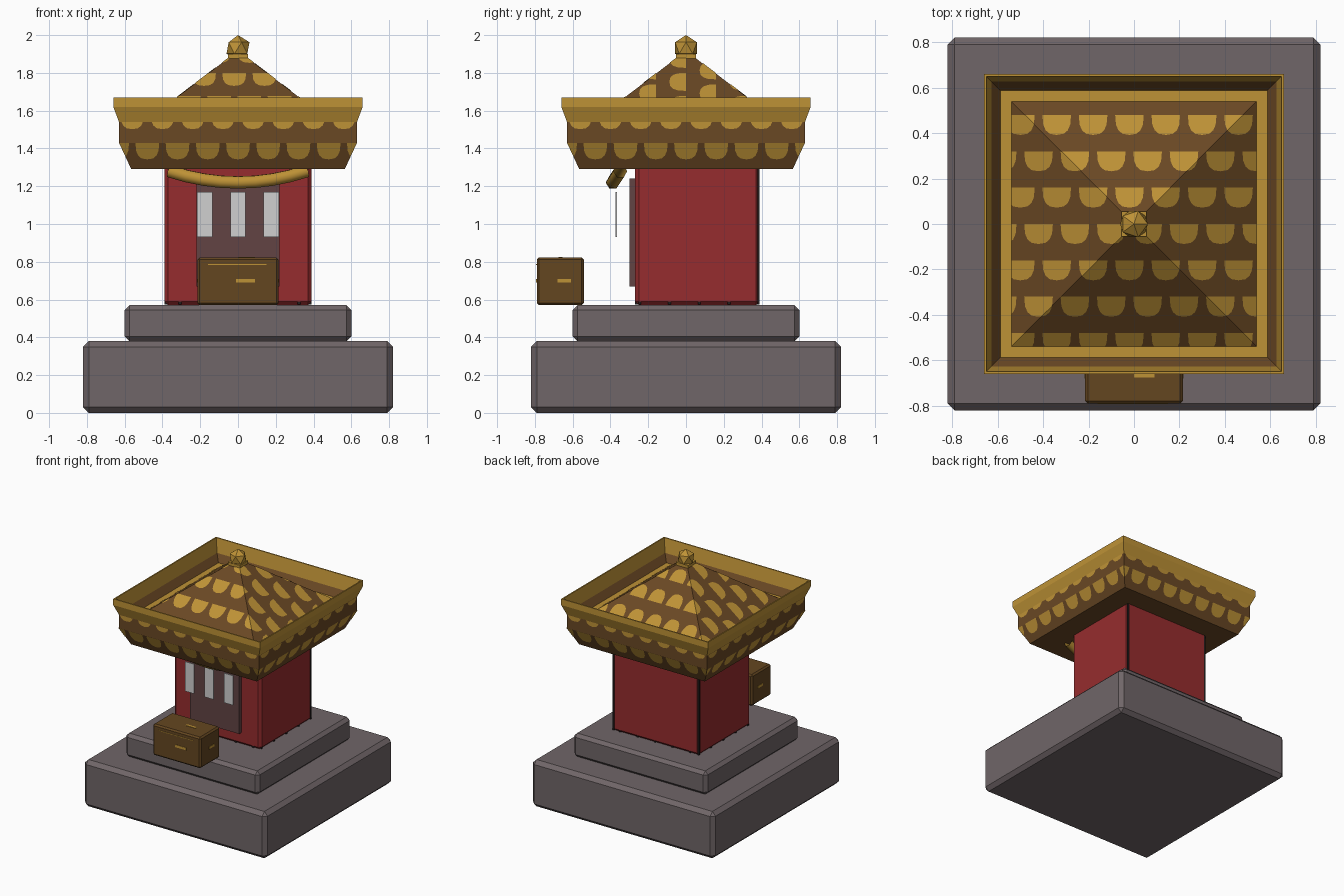
import bpy, bmesh, math
from mathutils import Matrix, Vector

if "Cube" in bpy.data.objects:
    bpy.data.objects.remove(bpy.data.objects["Cube"])


def mat(name, r, g, b):
    m = bpy.data.materials.new(name)
    lin = [((c / 255 + 0.055) / 1.055) ** 2.4 for c in (r, g, b)]
    m.diffuse_color = (*lin, 1)
    m.use_nodes = True
    m.node_tree.nodes["Principled BSDF"].inputs["Base Color"].default_value = m.diffuse_color
    return m


STONE = mat("grey_stone", 112, 102, 104)
RED = mat("red_paint", 150, 44, 46)
DARK = mat("dark_seam", 36, 30, 30)
GOLD = mat("gold", 190, 146, 54)
BROWN = mat("roof_brown", 106, 72, 36)
DOOR = mat("plum_door", 98, 68, 68)
WOOD = mat("box_wood", 100, 70, 32)
PAPER = mat("white_paper", 208, 208, 208)


def finish(name, bm, *mats):
    me = bpy.data.meshes.new(name)
    bm.to_mesh(me)
    bm.free()
    for m in mats:
        me.materials.append(m)
    ob = bpy.data.objects.new(name, me)
    bpy.context.collection.objects.link(ob)
    return ob


def box(name, m, x, y, z, bevel=0):
    """Box from (min, max) ranges, with an optional one-step bevel."""
    bm = bmesh.new()
    bmesh.ops.create_cube(bm, size=1)
    for v in bm.verts:
        v.co = [(a + b) / 2 + c * (b - a) for (a, b), c in zip((x, y, z), v.co)]
    if bevel:
        bmesh.ops.bevel(bm, geom=bm.edges[:], offset=bevel, segments=1,
                        affect='EDGES', profile=0.5)
    return finish(name, bm, m)


# stone steps and red hall
box("lower_base", STONE, (-.82, .82), (-.82, .82), (0, .38), .03)
box("upper_base", STONE, (-.6, .6), (-.6, .6), (.38, .57), .025)
box("hall_walls", RED, (-.39, .39), (-.27, .39), (.57, 1.31), .02)

# plank seams lying just under the wall surface, showing at the bevels
for i in range(5):
    y = -.245 + .1575 * i
    for s in (-1, 1):
        box("side_seam", DARK, sorted((s * .375, s * .389)),
            (y - .007, min(y + .007, .389)), (.575, 1.3))
    x = -.307 + .1575 * i
    box("back_seam", DARK, (x - .007, x + .007), (.375, .389), (.575, 1.3))
    box("front_seam", DARK, (x - .007, x + .007), (-.269, -.255), (.575, 1.3))

# door and hanging paper strips
box("door", DOOR, (-.22, .22), (-.3, -.26), (.67, 1.24))
for x in (-.175, 0, .175):
    box("paper_strip", PAPER, (x - .041, x + .041), (-.374, -.365), (.93, 1.17))

# sagging six-sided rope
cu = bpy.data.curves.new("rope", 'CURVE')
cu.dimensions = '3D'
cu.bevel_depth = .037
cu.bevel_resolution = 1
sp = cu.splines.new('POLY')
N = 8
sp.points.add(N)
for i, p in enumerate(sp.points):
    t = 2 * i / N - 1
    p.co = (.365 * t, -.388 + .04 * t * t, 1.22 + .06 * t * t, 1)
cu.materials.append(GOLD)
bpy.context.collection.objects.link(bpy.data.objects.new("rope", cu))

# offering box with small gold grain marks
box("offering_box", WOOD, (-.215, .215), (-.79, -.54), (.57, .823), .012)
box("front_mark", GOLD, (-.01, .09), (-.793, -.789), (.69, .71))
box("front_line", GOLD, (-.16, .15), (-.793, -.789), (.782, .787))
box("top_mark", GOLD, (0, .09), (-.675, -.655), (.822, .826))
for s in (-1, 1):
    box("side_mark", GOLD, sorted((s * .214, s * .218)), (-.68, -.61), (.69, .71))

# roof: square rings of (half width, z, material of the band above it)
APEX, FLOOR, EAVE = 1.917, 1.506, .54
rings = [(.565, 1.29, 0), (.63, 1.43, 0), (.63, 1.54, 1), (.66, 1.62, 1),
         (.66, 1.67, 1), (.65, 1.67, 1), (.628, 1.56, 0), (.587, FLOOR, 1),
         (EAVE, FLOOR, 0)]
bm = bmesh.new()
loops = [[bm.verts.new((sx * h, sy * h, z)) for sx, sy in
          ((-1, -1), (1, -1), (1, 1), (-1, 1))] for h, z, _ in rings]
bm.faces.new(loops[0][::-1])
for j, (a, b) in enumerate(zip(loops, loops[1:])):
    for k in range(4):
        n = (k + 1) % 4
        bm.faces.new((a[k], a[n], b[n], b[k])).material_index = rings[j][2]
top = bm.verts.new((0, 0, APEX))
for k in range(4):
    bm.faces.new((loops[-1][k], loops[-1][(k + 1) % 4], top))
finish("roof", bm, BROWN, GOLD)


def scallop(bm, u, v):
    """Flat-topped tile with a rounded lower edge in the xy plane."""
    pts = []
    for i in range(9):
        a = math.pi * (1 + i / 8)
        c, s = math.cos(a), math.sin(a)
        pts.append((u + .063 * math.copysign(abs(c) ** .75, c),
                    v - .088 * abs(s) ** .75, 0))
    bm.faces.new([bm.verts.new(p) for p in pts])


def cut(bm, co, no, clear=True):
    bmesh.ops.bisect_plane(bm, geom=bm.verts[:] + bm.edges[:] + bm.faces[:],
                           plane_co=co, plane_no=no, clear_outer=clear)


# tiles on the pyramid: laid flat, split at the ridges, then lifted
P = .16
bm = bmesh.new()
for r in range(-4, 5):
    for c in range(-5, 6):
        scallop(bm, c * P - .02 + (0 if r % 2 else P / 2), r * P)
for d in ((1, 0, 0), (-1, 0, 0), (0, 1, 0), (0, -1, 0)):
    cut(bm, Vector(d) * EAVE, d)
cut(bm, (0, 0, 0), (1, 1, 0), False)
cut(bm, (0, 0, 0), (1, -1, 0), False)
slope = (APEX - FLOOR) / EAVE
for v in bm.verts:
    v.co.z = APEX - slope * max(abs(v.co.x), abs(v.co.y)) + .003
finish("pyramid_tiles", bm, GOLD)


# tiles on the four eave walls
def eave_half(z):
    return .63 if z > 1.43 else .565 + (z - 1.29) / .14 * .065


for k in range(4):
    for row, (z, shift) in enumerate(((1.43, 0), (1.59, P / 2))):
        bm = bmesh.new()
        for c in range(-5, 6):
            scallop(bm, c * P + shift, z)
        cut(bm, (0, 1.54, 0), (0, 1, 0))
        for s in (-1, 1):
            cut(bm, (s * .63, 1.43, 0), (s, 0 if row else -.065 / .14, 0))
        for v in bm.verts:
            u, h = v.co.x, v.co.y
            v.co = (u, -eave_half(h) - .003, h)
        bm.transform(Matrix.Rotation(k * math.pi / 2, 4, 'Z'))
        finish("eave_tiles", bm, GOLD)

# finial
box("finial_collar", GOLD, (-.054, .054), (-.054, .054), (1.875, 1.9))
bm = bmesh.new()
bmesh.ops.create_icosphere(bm, subdivisions=1, radius=.068,
                           matrix=Matrix.Translation((0, 0, 1.932)))
finish("finial", bm, GOLD)
